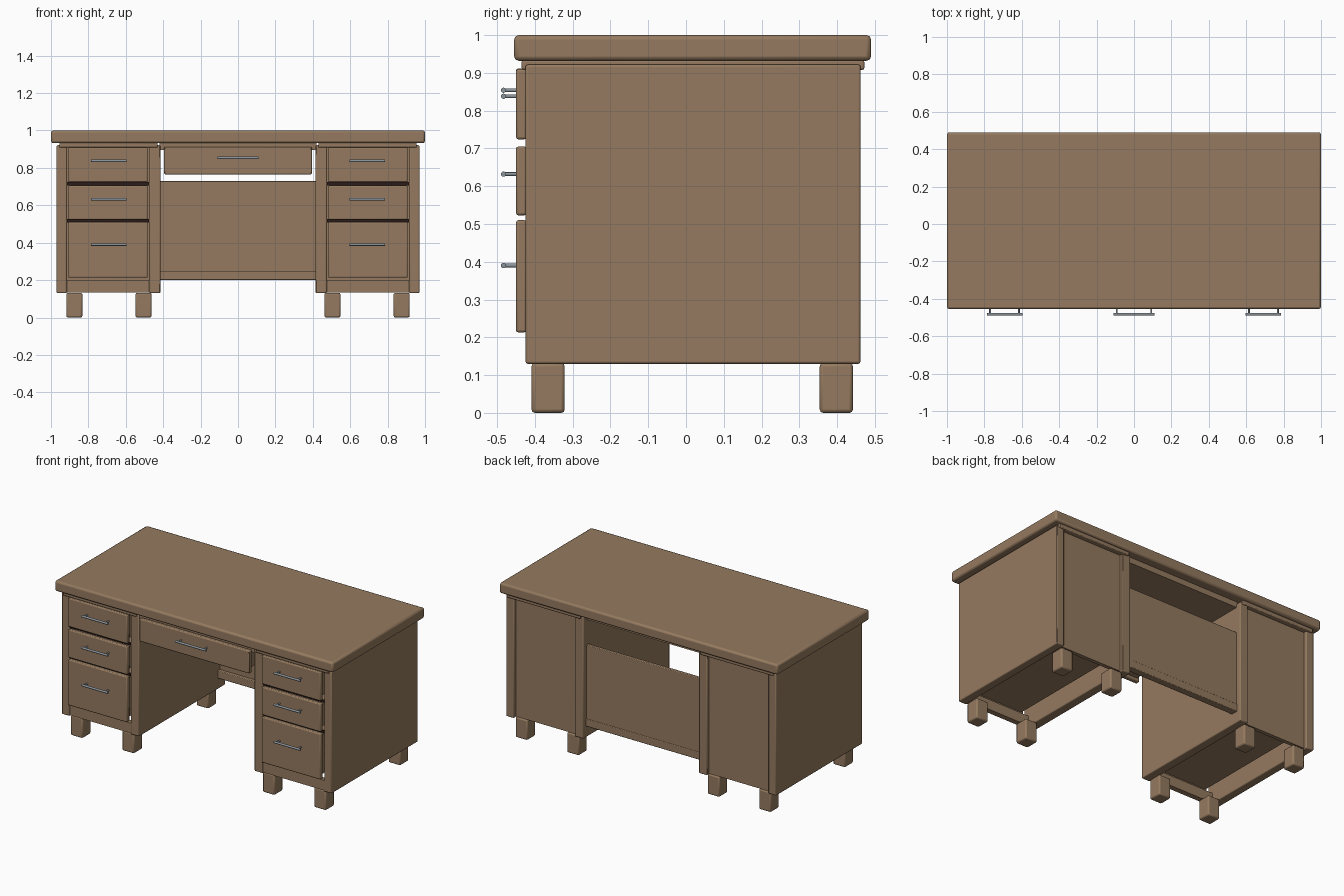
import bpy
import math
from mathutils import Vector

if "Cube" in bpy.data.objects:
    bpy.data.objects.remove(bpy.data.objects["Cube"])


def material(name, rgb):
    m = bpy.data.materials.new(name)
    m.diffuse_color = (*rgb, 1)
    m.use_nodes = True
    m.node_tree.nodes["Principled BSDF"].inputs["Base Color"].default_value = m.diffuse_color
    return m


WOOD = material("brown wood", (0.30, 0.195, 0.115))
METAL = material("grey metal", (0.26, 0.30, 0.33))
DARK = material("dark gap", (0.025, 0.012, 0.01))


def finish(obj, name, mat):
    obj.name = name
    obj.data.materials.append(mat)
    bpy.ops.object.shade_smooth_by_angle(angle=math.radians(35))
    return obj


def box(name, x, y, z, bevel=0.006, mat=WOOD):
    """Rounded box from (min, max) ranges."""
    lo = Vector((min(x), min(y), min(z)))
    hi = Vector((max(x), max(y), max(z)))
    bpy.ops.mesh.primitive_cube_add(size=1, location=(lo + hi) / 2)
    obj = bpy.context.object
    obj.scale = hi - lo
    bpy.ops.object.transform_apply(location=False, rotation=False, scale=True)
    if bevel:
        mod = obj.modifiers.new("rounded edges", 'BEVEL')
        mod.width = bevel
        mod.segments = 2
    return finish(obj, name, mat)


def rod(name, a, b, radius):
    a, b = Vector(a), Vector(b)
    d = b - a
    bpy.ops.mesh.primitive_cylinder_add(
        vertices=12, radius=radius, depth=d.length, location=(a + b) / 2,
        rotation=d.to_track_quat('Z', 'Y').to_euler())
    return finish(bpy.context.object, name, METAL)


def handle(name, cx, z, half):
    """Bar pull on two posts."""
    rod(name + "_bar", (cx - half, -0.483, z), (cx + half, -0.483, z), 0.007)
    for s in (-1, 1):
        px = cx + s * (half - 0.018)
        rod(name + "_post", (px, -0.483, z), (px, -0.446, z), 0.005)


# Desk top
box("desk_top", (-1, 1), (-0.455, 0.49), (0.932, 1.0), 0.012)

# Two mirrored pedestals
for s, side in ((-1, "left"), (1, "right")):
    def sx(a, b):
        return (s * a, s * b)

    # Carcass
    box(side + "_outer_panel", sx(0.915, 0.97), (-0.425, 0.462), (0.13, 0.922))
    box(side + "_inner_panel", sx(0.415, 0.475), (-0.425, 0.462), (0.13, 0.922))
    box(side + "_back_panel", sx(0.47, 0.92), (0.415, 0.44), (0.135, 0.915), 0)
    box(side + "_bottom_rail", sx(0.47, 0.92), (-0.42, -0.385), (0.135, 0.20), 0)
    box(side + "_top_lip", sx(0.43, 0.955), (-0.435, 0.472), (0.908, 0.934), 0.005)

    # Feet
    for x in (0.505, 0.875):
        for y in (-0.365, 0.398):
            box(side + "_foot", sx(x - 0.043, x + 0.043),
                (y - 0.044, y + 0.044), (0, 0.132), 0.009)

    # Drawers with their boxes
    for z0, z1, zh in ((0.213, 0.51, 0.39), (0.523, 0.705, 0.632), (0.724, 0.91, 0.838)):
        box(side + "_drawer_front", sx(0.483, 0.907), (-0.45, -0.422), (z0, z1))
        box(side + "_drawer_box", sx(0.497, 0.893), (-0.425, 0.36),
            (z0 + 0.02, z1 - 0.02), 0)
        handle(side + "_handle", s * 0.692, zh, 0.095)

    # Dark gaps between drawers
    for z in (0.5165, 0.7145):
        box(side + "_drawer_gap", sx(0.475, 0.915), (-0.424, -0.416),
            (z - 0.009, z + 0.009), 0, DARK)

# Centre drawer and its support
box("centre_drawer_front", (-0.395, 0.395), (-0.45, -0.422), (0.765, 0.912))
box("centre_drawer_box", (-0.375, 0.375), (-0.425, 0.0), (0.785, 0.897), 0)
box("centre_support", (-0.42, 0.42), (-0.42, 0.43), (0.895, 0.934), 0)
handle("centre_handle", 0, 0.854, 0.11)

# Modesty panel with lower rail
box("modesty_panel", (-0.42, 0.42), (0.408, 0.43), (0.205, 0.73), 0.004)
box("modesty_rail", (-0.42, 0.42), (0.385, 0.432), (0.20, 0.25), 0.004)
